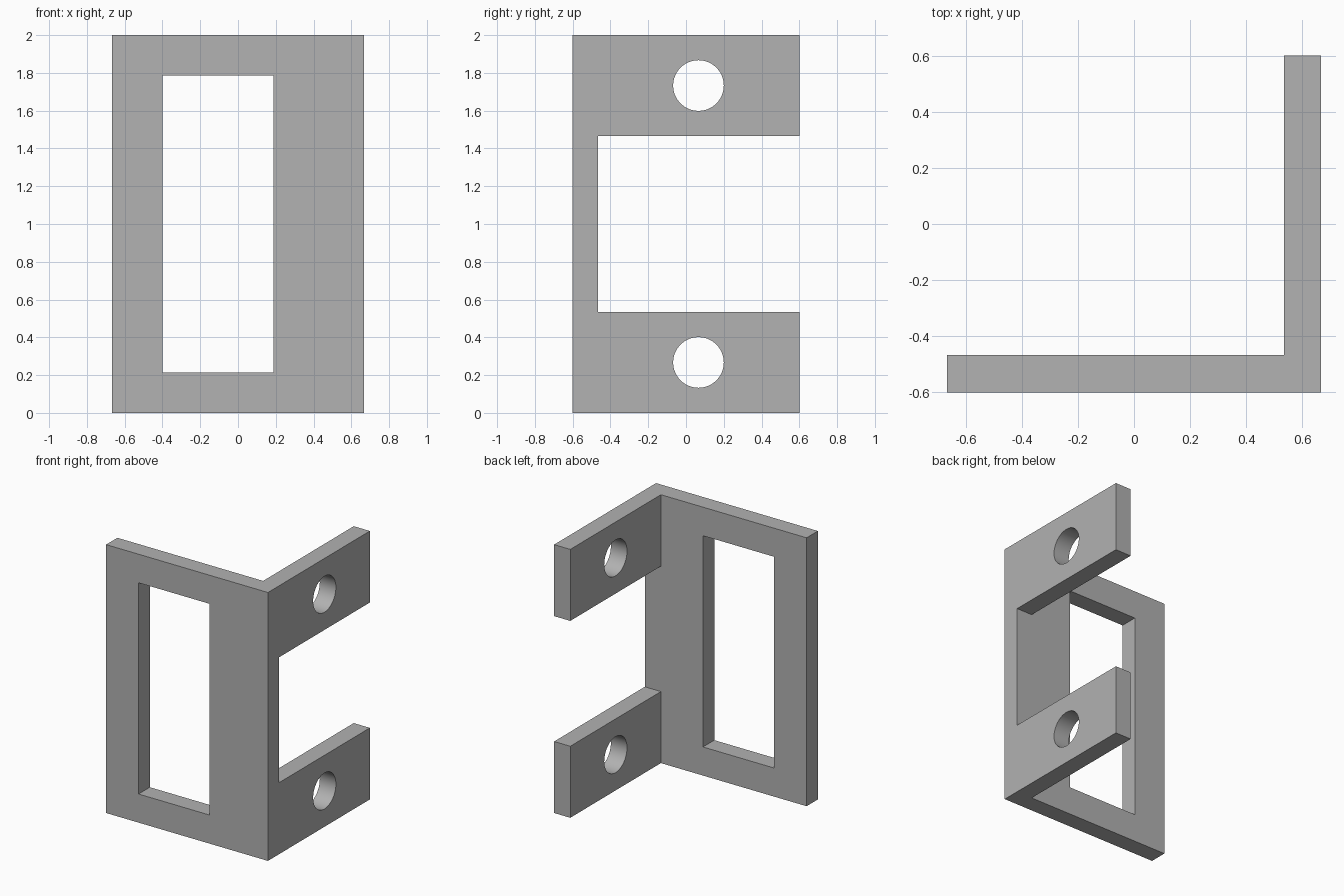
import bpy
import bmesh
import math
from mathutils import Matrix

if "Cube" in bpy.data.objects:
    bpy.data.objects.remove(bpy.data.objects["Cube"], do_unlink=True)

W, D, H, T = 0.667, 0.60, 2.0, 0.133   # half width, half depth, height, plate thickness
MID = H / 2

grey = bpy.data.materials.new("plain_grey")
grey.use_nodes = True
colour = (0.445, 0.445, 0.445, 1)
grey.diffuse_color = colour
grey.node_tree.nodes["Principled BSDF"].inputs["Base Color"].default_value = colour


def make_object(name, bm):
    bmesh.ops.recalc_face_normals(bm, faces=bm.faces)
    mesh = bpy.data.meshes.new(name)
    bm.to_mesh(mesh)
    bm.free()
    mesh.materials.append(grey)
    obj = bpy.data.objects.new(name, mesh)
    bpy.context.collection.objects.link(obj)
    return obj


def box(name, x, y, z):
    """Box spanning the given (low, high) ranges."""
    bm = bmesh.new()
    centre = [sum(r) / 2 for r in (x, y, z)]
    size = [r[1] - r[0] for r in (x, y, z)]
    bmesh.ops.create_cube(bm, size=1, matrix=Matrix.Translation(centre) @ Matrix.Diagonal((*size, 1)))
    return make_object(name, bm)


def rod(name, y, z, radius):
    """Cylinder along x through the side plate."""
    bm = bmesh.new()
    place = Matrix.Translation((W - T / 2, y, z)) @ Matrix.Rotation(math.pi / 2, 4, "Y")
    bmesh.ops.create_cone(bm, cap_ends=True, segments=64, radius1=radius, radius2=radius,
                          depth=T * 3, matrix=place)
    return make_object(name, bm)


# L-shaped plan extruded to full height
bm = bmesh.new()
plan = [(-W, -D), (W, -D), (W, D), (W - T, D), (W - T, -D + T), (-W, -D + T)]
base = bm.faces.new([bm.verts.new((x, y, 0)) for x, y in plan])
top = bmesh.ops.extrude_face_region(bm, geom=[base])
bmesh.ops.translate(bm, vec=(0, 0, H),
                    verts=[v for v in top["geom"] if isinstance(v, bmesh.types.BMVert)])
bracket = make_object("angle_bracket", bm)

# Front window, gap between the two arms, and a bolt hole in each arm
cutters = [
    box("window_cutter", (-0.40, 0.187), (-D - T, -D + T * 2), (0.213, H - 0.213)),
    box("arm_gap_cutter", (W - T * 2, W + T), (-D + T, D + T), (0.533, H - 0.533)),
]
for side, label in ((-1, "lower"), (1, "upper")):
    cutters.append(rod(label + "_hole_cutter", 0.066, MID + side * 0.733, 0.134))

bpy.context.view_layer.objects.active = bracket
for cutter in cutters:
    cutter.hide_render = True
    cut = bracket.modifiers.new(cutter.name, "BOOLEAN")
    cut.operation = "DIFFERENCE"
    cut.solver = "EXACT"
    cut.object = cutter
    bpy.ops.object.modifier_apply(modifier=cut.name)
    bpy.data.objects.remove(cutter, do_unlink=True)

# Smooth hole walls, crisp plate edges
bpy.ops.object.select_all(action="DESELECT")
bracket.select_set(True)
bpy.ops.object.shade_smooth_by_angle(angle=math.radians(30))
